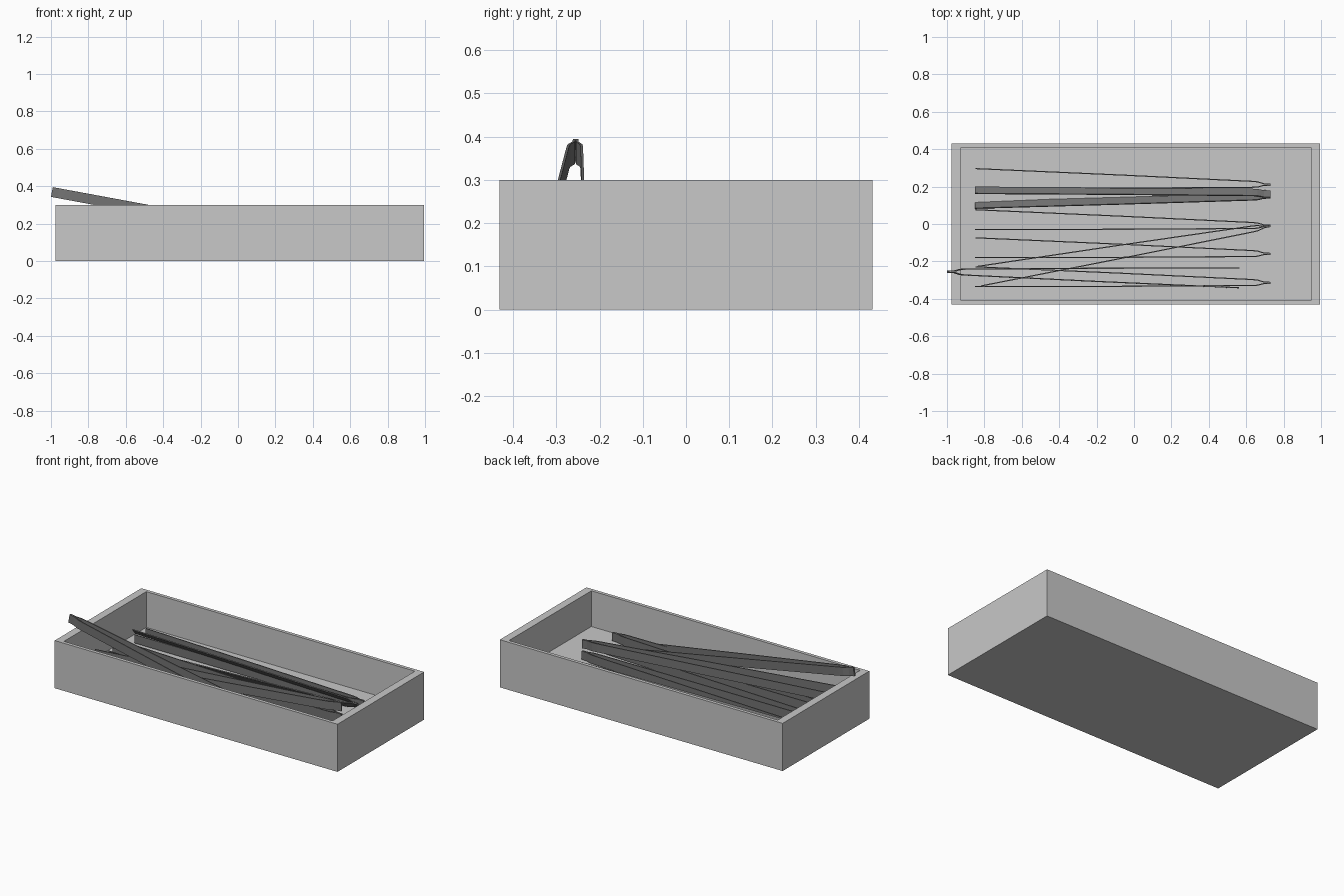
import bpy, bmesh, math

cube = bpy.data.objects.get("Cube")
if cube:
    bpy.data.objects.remove(cube, do_unlink=True)


def material(name, value):
    mat = bpy.data.materials.new(name)
    mat.use_nodes = True
    color = (value, value, value, 1)
    mat.diffuse_color = color
    bsdf = next(n for n in mat.node_tree.nodes if n.type == 'BSDF_PRINCIPLED')
    bsdf.inputs["Base Color"].default_value = color
    return mat


def add_object(name, bm, mat):
    bmesh.ops.recalc_face_normals(bm, faces=bm.faces)
    mesh = bpy.data.meshes.new(name)
    bm.to_mesh(mesh)
    bm.free()
    mesh.materials.append(mat)
    obj = bpy.data.objects.new(name, mesh)
    bpy.context.collection.objects.link(obj)
    return obj


tray_grey = material("light grey tray", 0.58)
steel_grey = material("dark grey steel", 0.17)

# Tray: a box whose top is inset and pushed down to the floor
HALF_X, HALF_Y, HEIGHT, FLOOR = 0.985, 0.431, 0.3, 0.075
bm = bmesh.new()
bmesh.ops.create_cube(bm, size=2)
for v in bm.verts:
    v.co = (v.co.x * HALF_X + 0.01, v.co.y * HALF_Y, (v.co.z + 1) * HEIGHT / 2)
top = max(bm.faces, key=lambda f: f.calc_center_median().z)
bmesh.ops.inset_individual(bm, faces=[top], thickness=0.02)
for v in top.verts:
    v.co.x = math.copysign(HALF_X * 0.95, v.co.x) + 0.01
    v.co.y = math.copysign(HALF_Y * 0.95, v.co.y)
walls = bmesh.ops.extrude_discrete_faces(bm, faces=[top])
for v in walls["faces"][0].verts:
    v.co.z = FLOOR
add_object("tray", bm, tray_grey)

# Tweezers: two thin strips that meet at the tip and splay towards -x
ARM_PATH = [(0, 0), (-0.035, 0.001), (-0.07, 0.011), (-0.1, 0.013),
            (-0.8, 0.032), (-1.58, 0.05)]
THICKNESS, WIDTH = 0.006, 0.053


def tweezers(name, location, yaw, roll=0, pitch=0):
    bm = bmesh.new()
    for side in (1, -1):
        outline = ARM_PATH + [(x, y + THICKNESS) for x, y in reversed(ARM_PATH)]
        low = [bm.verts.new((x, side * y, -WIDTH / 2)) for x, y in outline]
        high = [bm.verts.new((x, side * y, WIDTH / 2)) for x, y in outline]
        n = len(outline)
        for i in range(n):
            j = (i + 1) % n
            bm.faces.new((low[i], low[j], high[j], high[i]))
        for ring in (low, high):
            for i in range(len(ARM_PATH) - 1):
                bm.faces.new((ring[i], ring[i + 1], ring[n - 2 - i], ring[n - 1 - i]))
    obj = add_object(name, bm, steel_grey)
    obj.location = location
    obj.rotation_euler = (roll, pitch, yaw)


# Row standing on the tray floor
REST = 0.107
for i, y in enumerate((0.21, -0.01, -0.16, -0.315)):
    tweezers(f"standing_tweezers_{i + 1}", (0.73, y, REST), -0.021)

# One tipped over, one lying across the row, one leaning on the end wall
tweezers("tipped_tweezers", (0.73, 0.158, 0.122), 0.011, roll=math.radians(42))
tweezers("crossing_tweezers", (0.73, -0.01, 0.178), 0.171)
tweezers("leaning_tweezers", (-0.995, -0.255, 0.369), math.pi - 0.021, pitch=-0.183)
